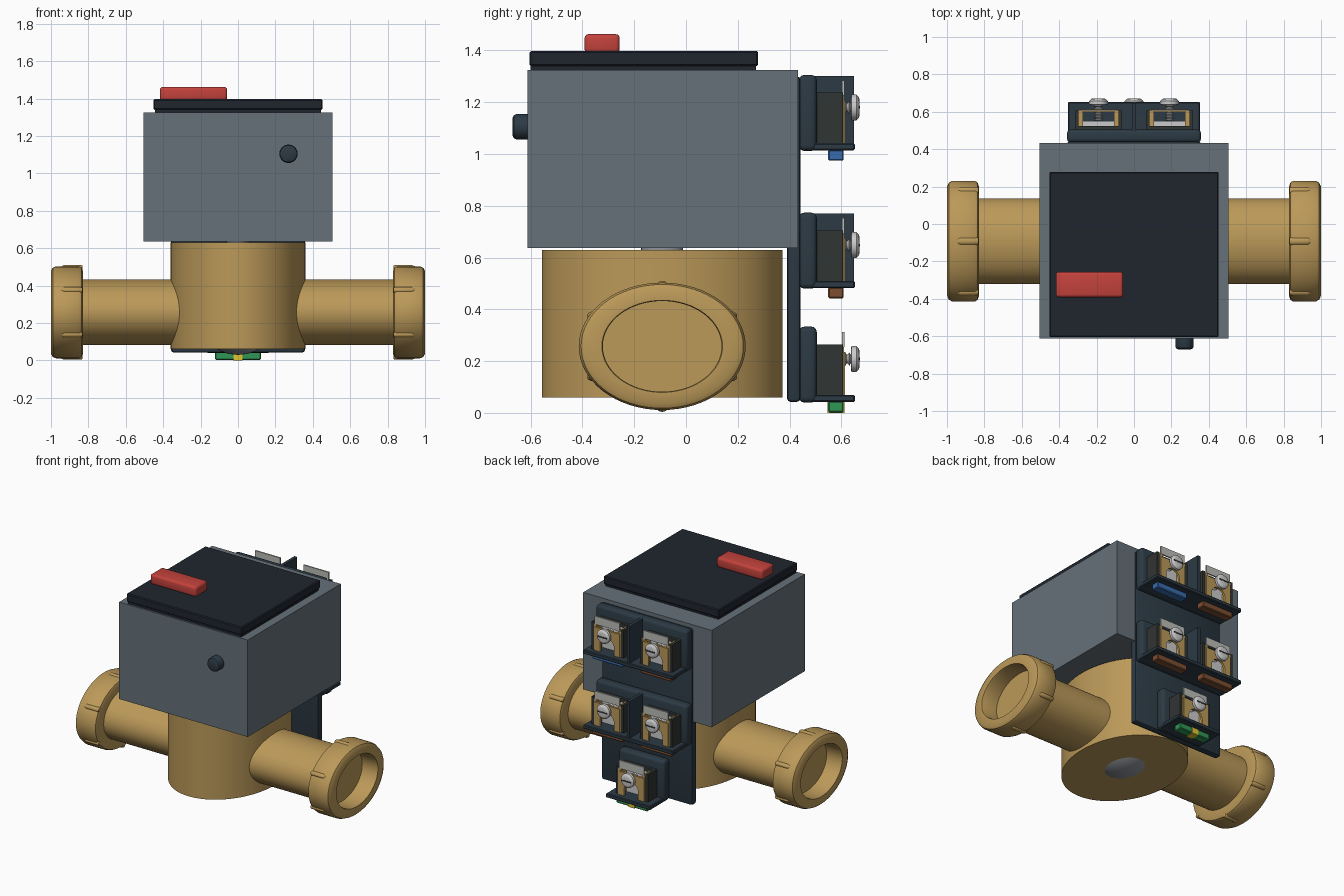
import bpy, bmesh
from math import pi, cos, sin, radians
from mathutils import Matrix, Vector

if "Cube" in bpy.data.objects:
    bpy.data.objects.remove(bpy.data.objects["Cube"])

SY = 1.31            # the valve is stretched front to back
CY, CZ = -0.092, 0.257   # pipe axis


def mat(name, rgb):
    m = bpy.data.materials.new(name)
    m.diffuse_color = (*rgb, 1)
    m.use_nodes = True
    m.node_tree.nodes["Principled BSDF"].inputs["Base Color"].default_value = m.diffuse_color
    return m


BRASS = mat("brass", (0.50, 0.32, 0.10))
CASE = mat("case_grey", (0.13, 0.165, 0.19))
LID = mat("lid_black", (0.014, 0.018, 0.027))
NAVY = mat("navy_plastic", (0.025, 0.042, 0.058))
BLACK = mat("dark_plastic", (0.03, 0.035, 0.033))
STEEL = mat("steel", (0.55, 0.55, 0.55))
BALL = mat("ball_steel", (0.28, 0.30, 0.33))
LABEL = mat("label_grey", (0.50, 0.50, 0.47))
RED = mat("red", (0.55, 0.055, 0.045))
BLUE = mat("blue", (0.04, 0.15, 0.42))
BROWN = mat("brown", (0.20, 0.075, 0.03))
GREEN = mat("green", (0.03, 0.30, 0.09))
YELLOW = mat("yellow", (0.75, 0.55, 0.03))


def finish(name, bm, m):
    bmesh.ops.recalc_face_normals(bm, faces=bm.faces)
    me = bpy.data.meshes.new(name)
    bm.to_mesh(me)
    bm.free()
    ob = bpy.data.objects.new(name, me)
    bpy.context.collection.objects.link(ob)
    me.materials.append(m)
    bpy.ops.object.select_all(action='DESELECT')
    ob.select_set(True)
    bpy.context.view_layer.objects.active = ob
    bpy.ops.object.shade_smooth_by_angle(angle=radians(35))
    return ob


def box(name, x, y, z, m, bevel=0, seg=2):
    """Box from (min, max) ranges, optionally with rounded edges."""
    bm = bmesh.new()
    bmesh.ops.create_cube(bm, size=1)
    for v in bm.verts:
        v.co = Vector([(a + b) / 2 + c * (b - a) for (a, b), c in zip((x, y, z), v.co)])
    if bevel:
        bmesh.ops.bevel(bm, geom=bm.edges[:], offset=bevel, segments=seg,
                        profile=0.5, affect='EDGES')
    return finish(name, bm, m)


def lathe(name, profile, axis, centre, m, stretch=(1, 1, 1), n=64):
    """Revolve (along, radius) points round the x, y or z axis."""
    bm = bmesh.new()
    rings = []
    for a, r in profile:
        ring = []
        for i in range(n):
            t = 2 * pi * i / n
            u, v = r * cos(t), r * sin(t)
            p = {'x': (a, u, v), 'y': (v, a, u), 'z': (u, v, a)}[axis]
            ring.append(bm.verts.new([p[k] * stretch[k] + centre[k] for k in range(3)]))
        rings.append(ring)
    for r0, r1 in zip(rings, rings[1:]):
        for i in range(n):
            j = (i + 1) % n
            bm.faces.new((r0[i], r0[j], r1[j], r1[i]))
    bm.faces.new(rings[0])
    bm.faces.new(rings[-1])
    return finish(name, bm, m)


def plate_xz(name, pts, y0, y1, m):
    """Flat outline in x, z extruded along y."""
    bm = bmesh.new()
    f = bm.faces.new([bm.verts.new((x, y0, z)) for x, z in pts])
    ext = bmesh.ops.extrude_face_region(bm, geom=[f])['geom']
    bmesh.ops.translate(bm, vec=(0, y1 - y0, 0),
                        verts=[v for v in ext if isinstance(v, bmesh.types.BMVert)])
    return finish(name, bm, m)


# Valve body, through pipe, ball and stem
S = (1, SY, 1)
lathe("valve_body", [(0.06, 0.36), (0.63, 0.36)], 'z', (0, CY, 0), BRASS, (1, 1.29, 1), 96)
lathe("pipe", [(-0.88, 0.175), (0.88, 0.175)], 'x', (0, CY, CZ), BRASS, S)
bm = bmesh.new()
bmesh.ops.create_uvsphere(bm, u_segments=48, v_segments=32, radius=0.227,
                          matrix=Matrix.Translation((0, CY, CZ)) @ Matrix.Diagonal((1, SY, 1, 1)))
finish("valve_ball", bm, BALL)
lathe("valve_stem", [(0.6, 0.062), (0.66, 0.062)], 'z', (0, CY, 0), BALL, S, 32)

# Union nuts with six grip ridges
for s, side in ((-1, "left"), (1, "right")):
    prof = [(0.86, 0.17), (0.83, 0.175), (0.83, 0.225), (0.836, 0.239), (0.85, 0.246),
            (0.972, 0.246), (0.99, 0.239), (1.0, 0.222), (1.0, 0.178), (0.99, 0.175),
            (0.88, 0.175)]
    lathe(side + "_union_nut", [(s * a, r) for a, r in prof], 'x', (0, CY, CZ), BRASS, S)
    for k in range(6):
        t = radians(30 + 60 * k)
        c = (0, CY + SY * 0.237 * cos(t), CZ + 0.237 * sin(t))
        lathe(f"{side}_nut_ridge_{k}", [(s * a, r) for a, r in
              ((0.832, 0.012), (0.84, 0.016), (0.93, 0.016), (0.945, 0.01))],
              'x', c, BRASS, S, 16)

# Actuator case, lid, lever and button
box("actuator_case", (-0.505, 0.505), (-0.612, 0.432), (0.637, 1.325), CASE)
box("lid_seal", (-0.445, 0.445), (-0.60, 0.27), (1.32, 1.345), LID)
box("lid", (-0.453, 0.453), (-0.605, 0.279), (1.34, 1.397), LID, 0.006, 1)
box("lever", (-0.418, -0.058), (-0.392, -0.256), (1.39, 1.463), RED, 0.016, 3)
lathe("button", [(-0.60, 0.049), (-0.655, 0.049), (-0.664, 0.045), (-0.67, 0.034)],
      'y', (0.27, 0, 1.105), NAVY, n=32)

# Terminal mounting plate
box("mounting_plate", (-0.358, 0.358), (0.39, 0.442), (0.042, 1.30), NAVY, 0.015)


def terminal(tag, x, z, colour):
    """One screw terminal standing on a ledge whose underside is at z."""
    for s, side in ((-1, "a"), (1, "b")):
        box(f"{tag}_housing_{side}", sorted((x + s * 0.106, x + s * 0.126)), (0.495, 0.607),
            (z + 0.025, z + 0.225), BLACK)
        box(f"{tag}_clamp_side_{side}", sorted((x + s * 0.084, x + s * 0.106)), (0.51, 0.61),
            (z + 0.03, z + 0.215), BRASS)
    box(tag + "_housing_back", (x - 0.11, x + 0.11), (0.495, 0.525), (z + 0.025, z + 0.225), BLACK)
    box(tag + "_contact", (x - 0.085, x + 0.085), (0.52, 0.55), (z + 0.03, z + 0.20), STEEL)
    # brass front with arched wire opening
    arch = [(x + 0.055 * cos(pi * i / 12), z + 0.085 + 0.055 * sin(pi * i / 12)) for i in range(13)]
    pts = ([(x + 0.055, z + 0.03)] + arch + [(x - 0.055, z + 0.03), (x - 0.1, z + 0.03),
           (x - 0.1, z + 0.195), (x + 0.1, z + 0.195), (x + 0.1, z + 0.03)])
    plate_xz(tag + "_clamp_front", pts, 0.60, 0.615, BRASS)
    # threaded screw with slotted head
    thread = [(0.545, 0.015)]
    for i in range(6):
        y = 0.55 + i * 0.015
        thread += [(y, 0.017), (y + 0.006, 0.027), (y + 0.010, 0.017)]
    lathe(tag + "_screw_thread", thread + [(0.645, 0.02)], 'y', (x, 0, z + 0.168), STEEL, n=20)
    lathe(tag + "_screw_head", [(0.637, 0.044), (0.64, 0.05), (0.658, 0.05), (0.668, 0.04),
                                (0.67, 0.03)], 'y', (x, 0, z + 0.168), STEEL, n=32)
    box(tag + "_screw_slot", (x - 0.036, x + 0.036), (0.66, 0.6715), (z + 0.163, z + 0.173), BLACK)
    # label tab and coloured marker under the ledge
    box(tag + "_label_tab", (x - 0.098, x + 0.098), (0.603, 0.613), (z + 0.215, z + 0.272), LABEL)
    box(tag + "_marker", (x - 0.122, x + 0.122), (0.549, 0.609), (z - 0.038, z + 0.005), colour, 0.005, 1)


# Terminal rows: (name, underside height, half width, {x: marker})
rows = (("supply", 1.012, 0.358, {0.19: BLUE, -0.19: BROWN}),
        ("switch", 0.48, 0.358, {0.19: BROWN, -0.19: BROWN}),
        ("earth", 0.04, 0.18, {0.0: GREEN}))
for name, z, w, posts in rows:
    box(name + "_block_pad", (-w, w), (0.436, 0.505), (z, z + 0.293), NAVY, 0.02, 3)
    box(name + "_ledge", (-w + 0.005, w - 0.005), (0.46, 0.652), (z + 0.002, z + 0.03), NAVY, 0.005, 1)
    if len(posts) > 1:
        box(name + "_divider", (-0.011, 0.011), (0.49, 0.648), (z + 0.02, z + 0.29), NAVY)
    for i, (x, c) in enumerate(posts.items()):
        terminal(f"{name}_terminal_{i + 1}", x, z, c)
box("earth_stripe", (-0.025, 0.025), (0.547, 0.612), (0.0, 0.042), YELLOW)
